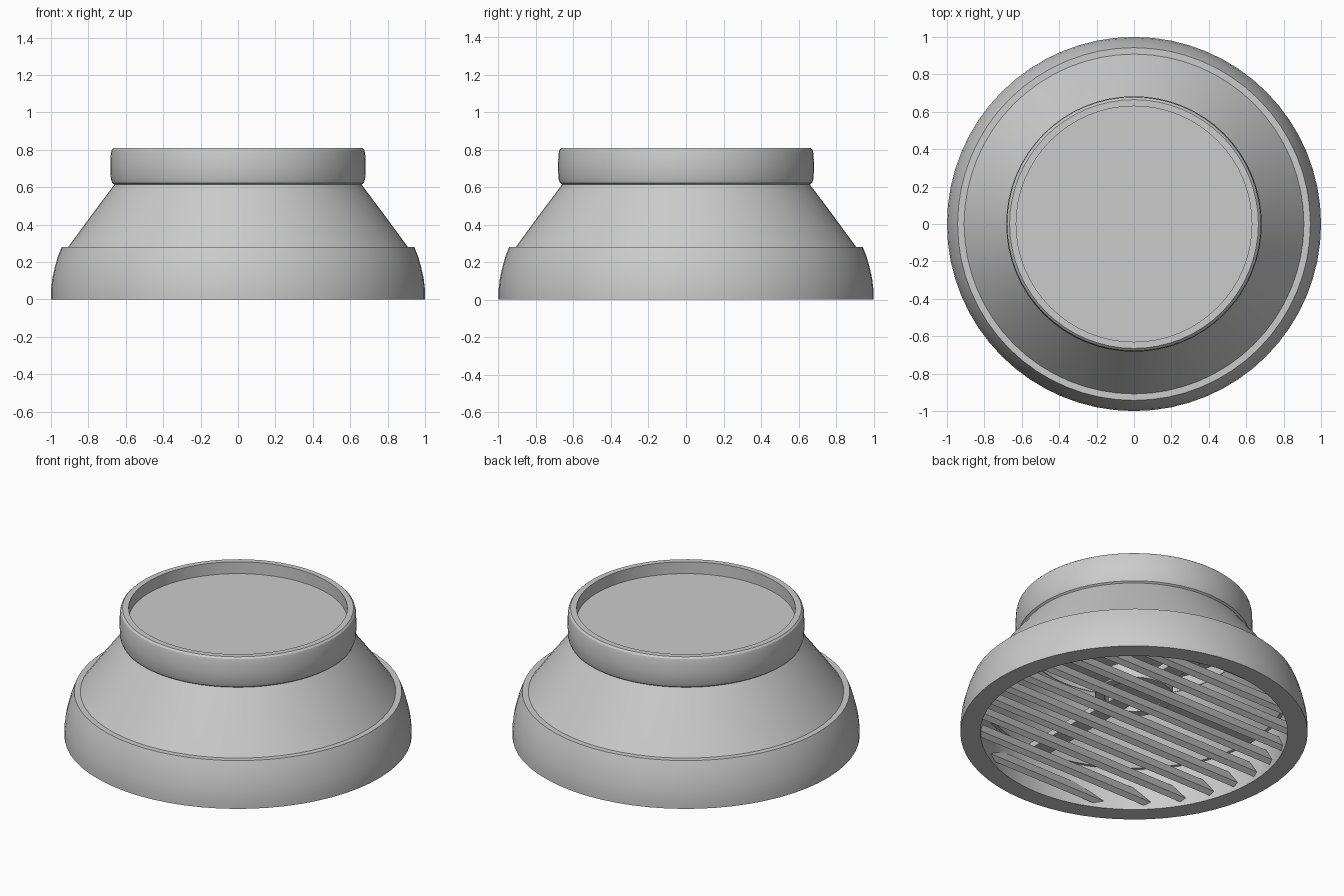
import bpy, bmesh, math

if "Cube" in bpy.data.objects:
    bpy.data.objects.remove(bpy.data.objects["Cube"])


def make_object(name, bm, smooth=True):
    bmesh.ops.recalc_face_normals(bm, faces=bm.faces)
    mesh = bpy.data.meshes.new(name)
    bm.to_mesh(mesh)
    bm.free()
    ob = bpy.data.objects.new(name, mesh)
    bpy.context.collection.objects.link(ob)
    if smooth:
        bpy.ops.object.select_all(action='DESELECT')
        ob.select_set(True)
        bpy.context.view_layer.objects.active = ob
        bpy.ops.object.shade_smooth_by_angle(angle=math.radians(30))
    return ob


def lathe(name, profile, closed=True, segments=64):
    """Spin an (r, z) profile about z; points with r = 0 are merged."""
    bm = bmesh.new()
    vs = [bm.verts.new((r, 0, z)) for r, z in profile]
    edges = [bm.edges.new(p) for p in zip(vs, vs[1:])]
    if closed:
        edges.append(bm.edges.new((vs[-1], vs[0])))
    bmesh.ops.spin(bm, geom=vs + edges, cent=(0, 0, 0), axis=(0, 0, 1),
                   angle=math.tau, steps=segments, use_merge=False)
    bmesh.ops.remove_doubles(bm, verts=bm.verts, dist=0.0005)
    return make_object(name, bm)


def box(name, size, location):
    bm = bmesh.new()
    bmesh.ops.create_cube(bm, size=1)
    for v in bm.verts:
        v.co = [c * s + o for c, s, o in zip(v.co, size, location)]
    return make_object(name, bm, smooth=False)


# Rounded outer base ring with a ledge on top
lathe("base_ring", [
    (0.885, 0), (1.0, 0), (1.0, 0.05), (0.993, 0.11), (0.98, 0.17),
    (0.963, 0.23), (0.943, 0.28), (0.90, 0.28), (0.885, 0.25)])

# Hollow conical body
lathe("cone_body", [
    (0.912, 0.275), (0.78, 0.455), (0.66, 0.615), (0.63, 0.615),
    (0.75, 0.45), (0.875, 0.27)])

# Collar with softened edges
lathe("top_collar", [
    (0.63, 0.61), (0.655, 0.61), (0.672, 0.622), (0.68, 0.645), (0.683, 0.71),
    (0.68, 0.78), (0.675, 0.80), (0.665, 0.81), (0.63, 0.81)])

# Recessed plate closing the collar
lathe("top_plate", [(0, 0.735), (0.632, 0.735), (0.632, 0.70), (0, 0.70)],
      closed=False)

# Tilted louvre slats running along x, trimmed to the round opening
tilt = math.radians(35)
depth, thick, radius = 0.12, 0.035, 0.888
bm = bmesh.new()
for i in range(-5, 6):
    y0, z0 = i * 0.165, 0.085
    ends = {-1: [], 1: []}
    for a, b in ((-1, -1), (1, -1), (1, 1), (-1, 1)):
        t, d = a * thick / 2, b * depth / 2
        y = y0 + t * math.cos(tilt) - d * math.sin(tilt)
        z = z0 + t * math.sin(tilt) + d * math.cos(tilt)
        x = math.sqrt(max(radius ** 2 - y ** 2, 0.0004))
        for s in ends:
            ends[s].append(bm.verts.new((s * x, y, z)))
    for loop in ends.values():
        bm.faces.new(loop)
    for k in range(4):
        n = (k + 1) % 4
        bm.faces.new((ends[-1][k], ends[-1][n], ends[1][n], ends[1][k]))
make_object("louvre_slats", bm, smooth=False)

# Supporting cross and central hub above the slats
box("cross_bar_x", (1.74, 0.12, 0.04), (0, 0, 0.27))
box("cross_bar_y", (0.12, 1.74, 0.04), (0, 0, 0.27))
lathe("hub_ring", [(0.17, 0.24), (0.225, 0.24), (0.225, 0.34), (0.17, 0.34)],
      segments=32)
lathe("hub_core", [(0, 0.25), (0.12, 0.25), (0.12, 0.34), (0, 0.34)],
      closed=False, segments=32)
